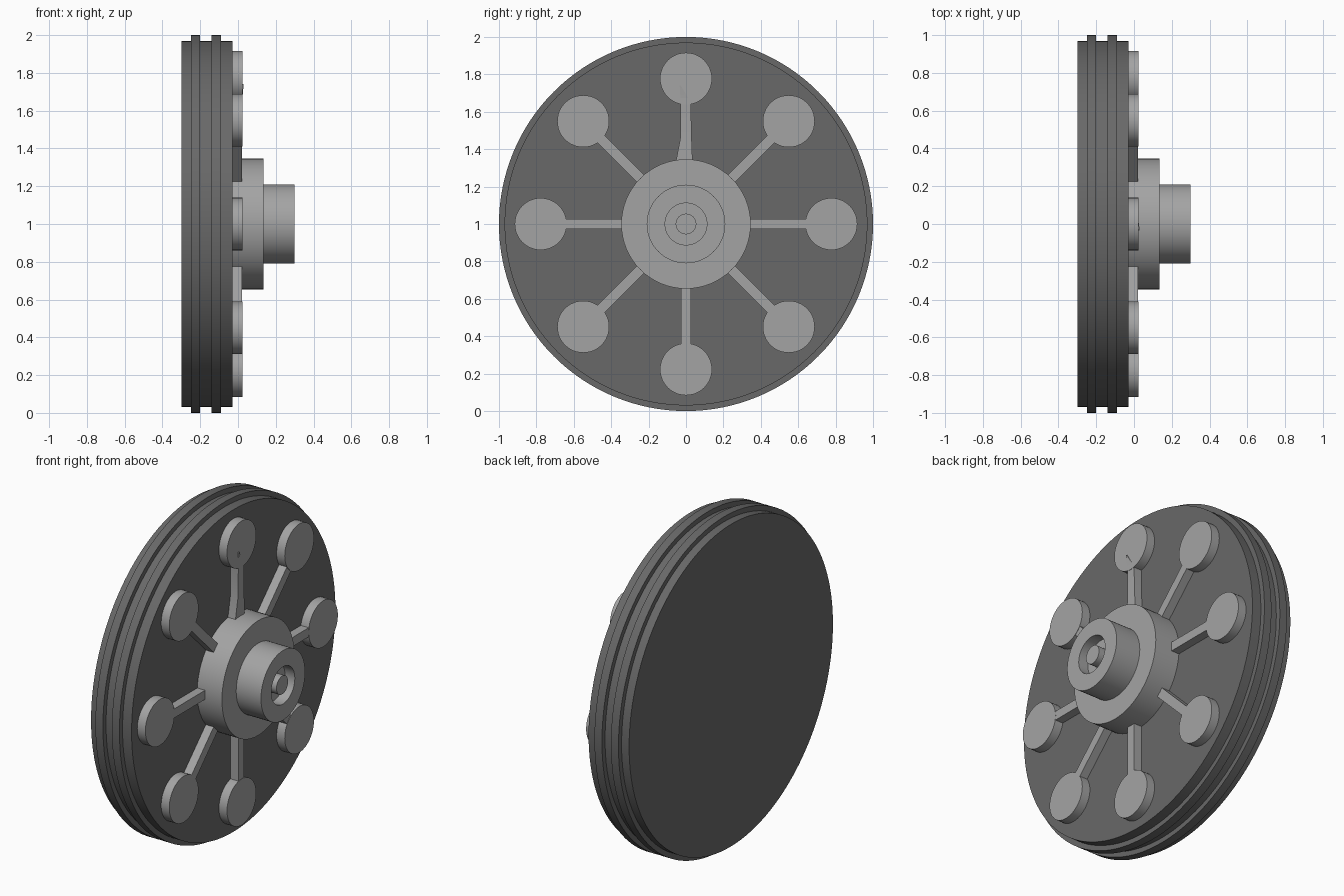
import bpy, bmesh, math
from mathutils import Matrix, Vector

if "Cube" in bpy.data.objects:
    bpy.data.objects.remove(bpy.data.objects["Cube"])


def material(name, v):
    m = bpy.data.materials.new(name)
    m.diffuse_color = (v, v, v, 1)
    m.use_nodes = True
    m.node_tree.nodes["Principled BSDF"].inputs["Base Color"].default_value = m.diffuse_color
    return m


DARK = material("dark grey rubber", 0.14)
LIGHT = material("light grey metal", 0.37)


def finish(name, bm, mat):
    bmesh.ops.remove_doubles(bm, verts=bm.verts, dist=1e-5)
    bmesh.ops.recalc_face_normals(bm, faces=bm.faces)
    me = bpy.data.meshes.new(name)
    bm.to_mesh(me)
    bm.free()
    ob = bpy.data.objects.new(name, me)
    bpy.context.collection.objects.link(ob)
    me.materials.append(mat)
    bpy.ops.object.select_all(action='DESELECT')
    ob.select_set(True)
    bpy.context.view_layer.objects.active = ob
    bpy.ops.object.shade_smooth_by_angle(angle=math.radians(30))
    return ob


def lathe(name, profile, mat, segs=96, centre=(0, 0, 1)):
    """Spin (x, radius) points round the x axis; the ends lie on the axis."""
    bm = bmesh.new()
    rings = []
    for x, r in profile:
        n = segs if r > 0 else 1
        rings.append([bm.verts.new((centre[0] + x,
                                    centre[1] + r * math.cos(2 * math.pi * i / segs),
                                    centre[2] + r * math.sin(2 * math.pi * i / segs)))
                      for i in range(n)])
    for a, b in zip(rings, rings[1:]):
        for i in range(segs):
            j = (i + 1) % segs
            if len(a) == 1:
                bm.faces.new((a[0], b[i], b[j]))
            elif len(b) == 1:
                bm.faces.new((a[i], b[0], a[j]))
            else:
                bm.faces.new((a[i], b[i], b[j], a[j]))
    return finish(name, bm, mat)


# Disc with two raised tread ribs
R, RIB = 0.97, 1.0
lathe("ribbed_disc", [(-0.30, 0), (-0.30, R), (-0.25, R), (-0.25, RIB), (-0.20, RIB),
                      (-0.20, R), (-0.14, R), (-0.14, RIB), (-0.09, RIB), (-0.09, R),
                      (-0.03, R), (-0.03, 0)], DARK, 128)

# Stepped hub with a bore and central pin
lathe("hub", [(-0.04, 0), (-0.04, 0.346), (0.135, 0.346), (0.135, 0.21), (0.30, 0.21),
              (0.30, 0.112), (0.235, 0.112), (0.235, 0.055), (0.295, 0.055), (0.295, 0)],
      LIGHT, 64)

# Eight round pads, seven straight spokes
for k in range(8):
    a = k * math.pi / 4
    d = Vector((0, math.sin(a), math.cos(a)))
    c = d * 0.777 + Vector((0, 0, 1))
    lathe(f"round_pad_{k}", [(-0.04, 0), (-0.04, 0.139), (0.024, 0.139), (0.024, 0)],
          LIGHT, 48, c)
    if k:
        bm = bmesh.new()
        bmesh.ops.create_cube(bm, size=1, matrix=Matrix.Translation((-0.009, 0, 0.49))
                              @ Matrix.Diagonal((0.062, 0.055, 0.34, 1)))
        bmesh.ops.transform(bm, verts=bm.verts, matrix=Matrix.Translation((0, 0, 1))
                            @ Matrix.Rotation(-a, 4, 'X'))
        finish(f"spoke_{k}", bm, LIGHT)

# Bent top spoke: flared foot, narrow neck, off-centre pointed tip
bm = bmesh.new()
levels = [(1.33, -0.055, 0.035, 0.02), (1.46, -0.03, 0.03, 0.02),
          (1.65, -0.028, 0.026, 0.022), (1.74, -0.034, -0.028, 0.03)]
rows = [[bm.verts.new(p) for p in ((-0.04, y0, z), (-0.04, y1, z), (x, y1, z), (x, y0, z))]
        for z, y0, y1, x in levels]
for a, b in zip(rows, rows[1:]):
    for i in range(4):
        j = (i + 1) % 4
        bm.faces.new((a[i], a[j], b[j], b[i]))
bm.faces.new(rows[0])
bm.faces.new(rows[-1])
finish("bent_spoke", bm, LIGHT)
